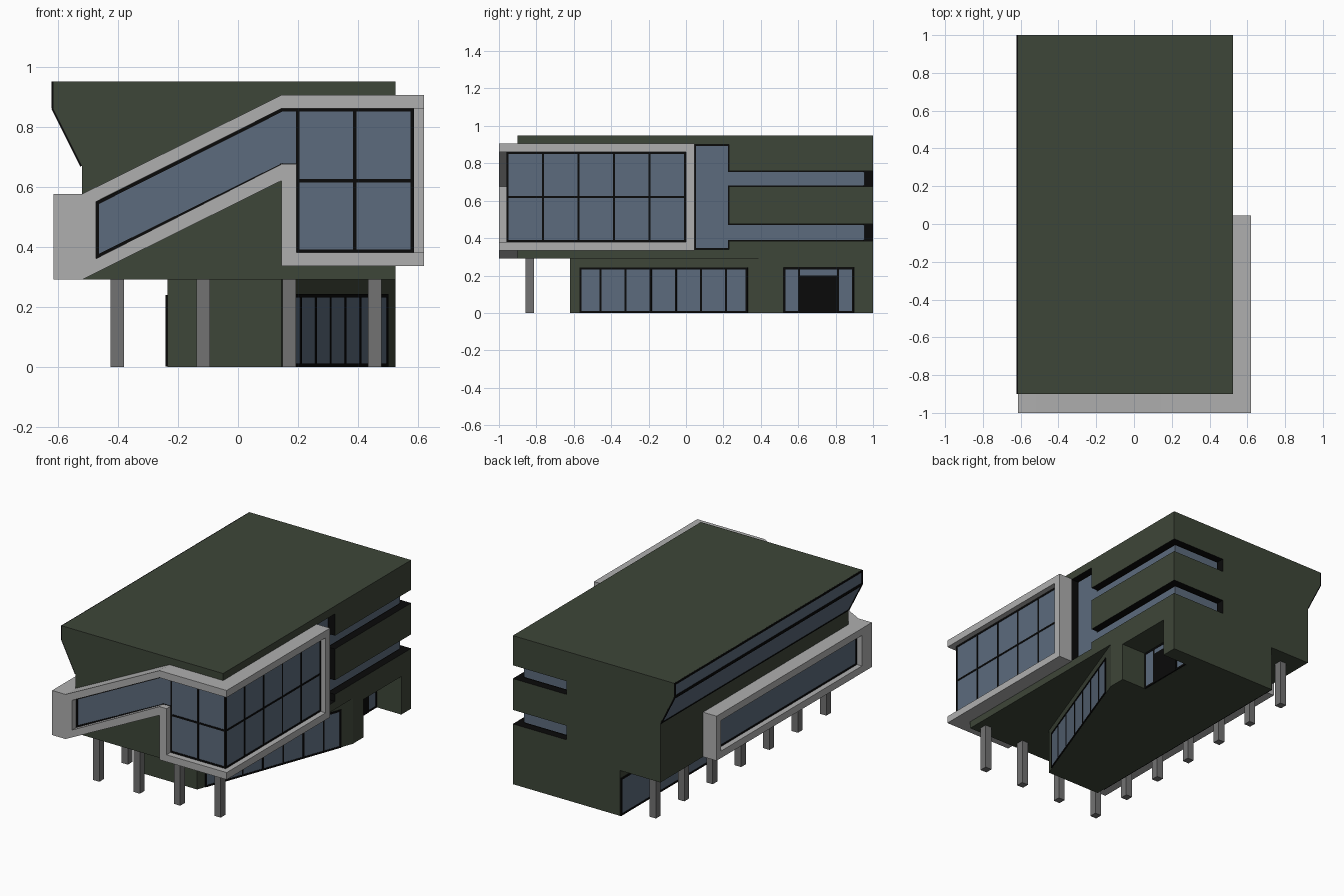
import bpy, bmesh
from mathutils import Vector

if "Cube" in bpy.data.objects:
    bpy.data.objects.remove(bpy.data.objects["Cube"])


def material(name, col):
    m = bpy.data.materials.new(name)
    m.diffuse_color = (*col, 1)
    m.use_nodes = True
    m.node_tree.nodes["Principled BSDF"].inputs["Base Color"].default_value = m.diffuse_color
    return m


GREEN = material("green_cladding", (0.048, 0.061, 0.040))
GLASS = material("blue_glass", (0.107, 0.147, 0.205))
BLACK = material("black_metal", (0.003, 0.003, 0.003))
PALE = material("pale_concrete", (0.43, 0.43, 0.43))
DARK = material("dark_concrete", (0.17, 0.17, 0.17))


def finish(name, bm, mat):
    bmesh.ops.recalc_face_normals(bm, faces=bm.faces)
    me = bpy.data.meshes.new(name)
    bm.to_mesh(me)
    bm.free()
    me.materials.append(mat)
    ob = bpy.data.objects.new(name, me)
    bpy.context.collection.objects.link(ob)
    return ob


def extrude(bm, pts, offset):
    face = bm.faces.new([bm.verts.new(p) for p in pts])
    new = bmesh.ops.extrude_face_region(bm, geom=[face], use_keep_orig=True)
    verts = [g for g in new["geom"] if isinstance(g, bmesh.types.BMVert)]
    bmesh.ops.translate(bm, verts=verts, vec=offset)


def prism(name, pts, axis, lo, hi, mat):
    """Extrude a 2D outline along x, y or z."""
    i = "xyz".index(axis)

    def place(p, c):
        q = list(p)
        q.insert(i, c)
        return Vector(q)
    bm = bmesh.new()
    extrude(bm, [place(p, lo) for p in pts], place((0, 0), hi - lo))
    return finish(name, bm, mat)


def box(name, x0, x1, y0, y1, z0, z1, mat):
    return prism(name, [(x0, y0), (x1, y0), (x1, y1), (x0, y1)], "z", z0, z1, mat)


def bars(name, segs, normal, w=0.011):
    """Square black bars along segments lying in a plane with this normal."""
    bm = bmesh.new()
    n = Vector(normal).normalized()
    for a, b in segs:
        a, b = Vector(a), Vector(b)
        d = (b - a).normalized() * w / 2
        s = d.cross(n)
        k = n * w / 2
        extrude(bm, [a - d - s - k, a - d + s - k, b + d + s - k, b + d - s - k], k * 2)
    return finish(name, bm, BLACK)


def window(name, origin, u, v, us, vs, w=0.011):
    """Glass pane with a grid of bars at the given u and v positions."""
    o, u, v = Vector(origin), Vector(u), Vector(v)
    n = u.cross(v).normalized()

    def at(a, b):
        return o + u * a + v * b
    bm = bmesh.new()
    a, b, c, d = us[0], us[-1], vs[0], vs[-1]
    extrude(bm, [p - n * .003 for p in (at(a, c), at(b, c), at(b, d), at(a, d))], n * .006)
    finish(name + "_glass", bm, GLASS)
    segs = [(at(p, c), at(p, d)) for p in us] + [(at(a, q), at(b, q)) for q in vs]
    bars(name + "_bars", segs, n, w)


def cut(target, cutter):
    cutter.hide_render = True
    cutter.hide_set(True)
    cutter.display_type = "WIRE"
    m = target.modifiers.new(cutter.name, "BOOLEAN")
    m.operation, m.object, m.solver = "DIFFERENCE", cutter, "EXACT"
    m.material_mode = "TRANSFER"


# Upper storeys with flared left edge
upper = prism("upper_storeys", [(-.52, .29), (.525, .29), (.525, .95), (-.615, .95),
                                (-.615, .86), (-.52, .67)], "y", -.9, 1, GREEN)
cut(upper, box("tall_recess_cutter", .475, .6, .045, .23, .34, .9, BLACK))
box("tall_window_glass", .474, .479, .053, .225, .346, .893, GLASS)

# Ribbon slots wrapping the back right corner
for n, (z0, z1) in enumerate([(.385, .475), (.675, .76)], 1):
    plan = [(.6, .2), (.475, .2), (.475, .95), (.145, .95), (.145, 1.1), (.6, 1.1)]
    cut(upper, prism(f"slot_cutter_{n}", plan, "z", z0, z1, BLACK))
    box(f"slot_side_glass_{n}", .474, .479, .22, .954, z0 + .006, z1 - .006, GLASS)
    box(f"slot_back_glass_{n}", .152, .479, .949, .954, z0 + .006, z1 - .006, GLASS)

# Clerestory glazing along the flared left edge
window("clerestory_top", (-.616, 0, 0), (0, -1, 0), (0, 0, 1), [-.994, .894], [.865, .944])
window("clerestory_slope", (-.521, 0, .67), (0, -1, 0), (-.095, 0, .19),
       [-.994, .894], [.02, .98])

# Pale concrete ribbon: front zigzag, right return, left return
prism("front_ribbon", [(.62, .86), (.62, .905), (.145, .905), (-.52, .575), (-.615, .575),
                       (-.615, .29), (-.52, .29), (.145, .62), (.145, .335), (.62, .335),
                       (.62, .38), (.195, .38), (.195, .675), (.145, .675), (-.473, .36),
                       (-.473, .55), (.145, .86)], "y", -1, -.9, PALE)
prism("right_ribbon", [(-.9, .86), (-.9, .905), (.045, .905), (.045, .335), (-.9, .335),
                       (-.9, .38), (0, .38), (0, .86)], "x", .525, .62, PALE)
prism("left_ribbon", [(-.9, .53), (-.9, .575), (.57, .575), (.57, .29), (-.9, .29),
                      (-.9, .335), (.525, .335), (.525, .53)], "x", -.615, -.52, PALE)

# Glazing inside the ribbon
outline = [(-.468, .368), (.145, .671), (.195, .671), (.199, .385), (.58, .385), (.58, .855),
           (.146, .855), (-.468, .546)]
prism("front_ribbon_glass", outline, "y", -.957, -.951, GLASS)
loop = [(x, -.955, z) for x, z in outline]
segs = list(zip(loop, loop[1:] + loop[:1]))
segs += [((.199, -.955, .385), (.199, -.955, .855)), ((.389, -.955, .385), (.389, -.955, .855)),
         ((.199, -.955, .62), (.58, -.955, .62))]
bars("front_ribbon_bars", segs, (0, 1, 0))
window("right_ribbon_window", (.58, 0, 0), (0, 1, 0), (0, 0, 1),
       [-.955 + .19 * i for i in range(6)], [.385, .62, .855])
window("left_ribbon_window", (-.575, 0, 0), (0, -1, 0), (0, 0, 1), [-.52, .895], [.34, .525])

# Ground floor with angled entrance wall and door recess
ground = prism("ground_floor", [(-.235, -.62), (.145, -.62), (.525, .41), (.525, 1),
                                (-.235, 1)], "z", 0, .29, GREEN)
cut(ground, box("door_recess_cutter", .345, .6, .52, .9, -.1, .243, GREEN))
slope = .38 / 1.03
window("angled_window", (.145 + .62 * slope, 0, 0), (slope, 1, 0), (0, 0, 1),
       [-.562] + [-.455 + .134 * i for i in range(6)] + [.326], [.006, .237])
window("left_ground_window", (-.236, 0, 0), (0, -1, 0), (0, 0, 1), [-.994, .56], [.006, .234])

# Entrance doors
window("entrance", (.348, 0, 0), (0, 1, 0), (0, 0, 1), [.526, .605, .812, .894], [.006, .237])
for n, y in enumerate((.605, .7095), 1):
    box(f"entrance_door_{n}", .346, .355, y, y + .1025, 0, .2, BLACK)

# Columns: front row and left row share the corner
spots = [(-.402 + .286 * i, -.835) for i in range(4)]
spots += [(-.402, -.835 + .287 * i) for i in range(1, 7)]
for n, (x, y) in enumerate(spots, 1):
    box(f"column_{n}", x - .0225, x + .0225, y - .0235, y + .0235, 0, .29, DARK)
